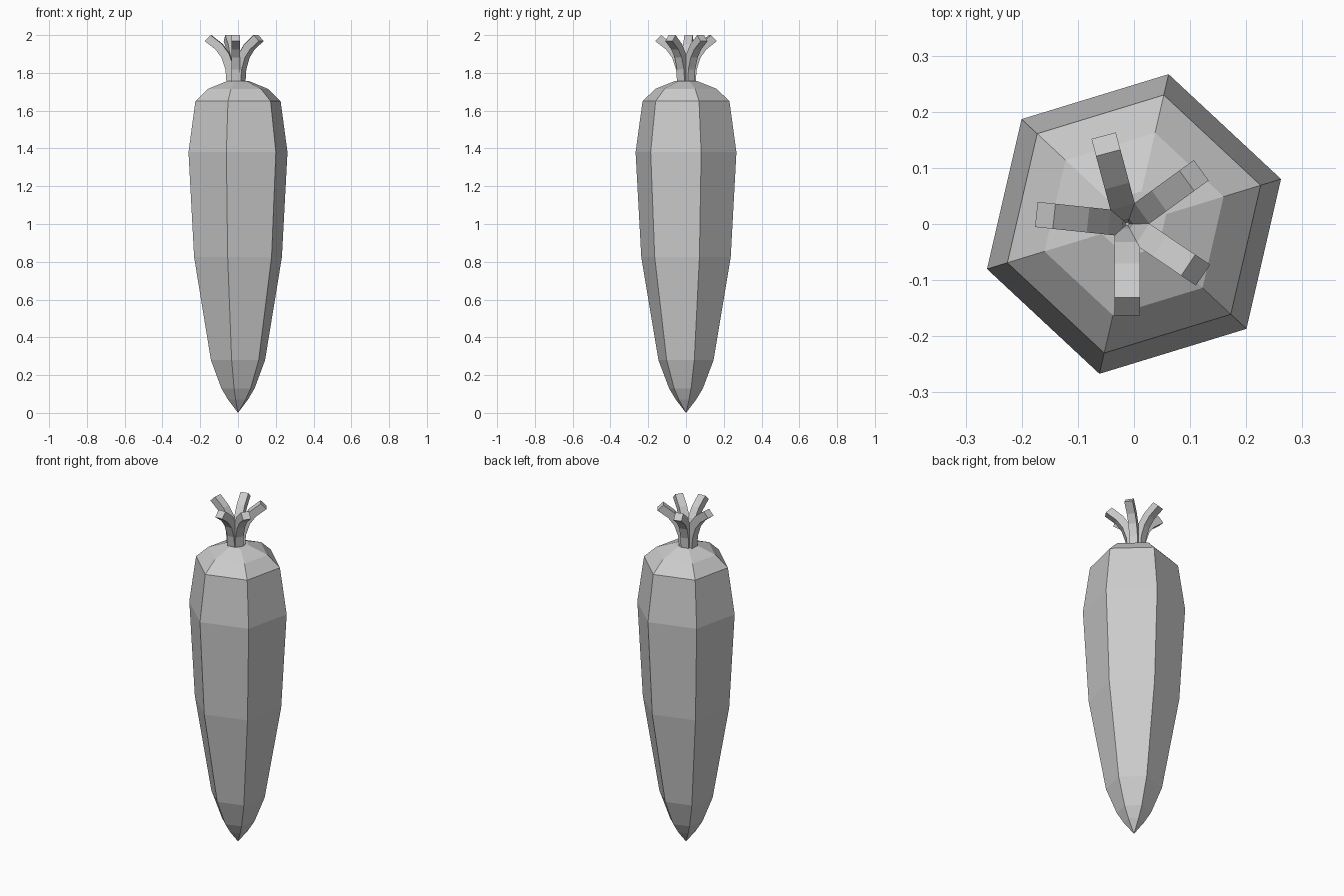
import bpy
from math import sin, cos, radians

if "Cube" in bpy.data.objects:
    bpy.data.objects.remove(bpy.data.objects["Cube"])


def loft(name, rings, tip=False):
    """Skin a stack of equal-sized point rings, capping both ends."""
    n = len(rings[0])
    verts = [p for ring in rings for p in ring]
    faces = [(k * n + i, k * n + (i + 1) % n, (k + 1) * n + (i + 1) % n, (k + 1) * n + i)
             for k in range(len(rings) - 1) for i in range(n)]
    last = (len(rings) - 1) * n
    faces.append(tuple(range(last, last + n)))
    if tip:
        verts.append(tip)
        faces += [(len(verts) - 1, (i + 1) % n, i) for i in range(n)]
    else:
        faces.append(tuple(reversed(range(n))))
    mesh = bpy.data.meshes.new(name)
    mesh.from_pydata(verts, [], faces)
    obj = bpy.data.objects.new(name, mesh)
    bpy.context.collection.objects.link(obj)
    return obj


# Six-sided tapering root: (radius, height)
profile = [(0.055, 0.07), (0.092, 0.13), (0.15, 0.28), (0.243, 0.825), (0.274, 1.38),
           (0.236, 1.65), (0.167, 1.715), (0.06, 1.757)]
loft("root", [[(r * cos(radians(17 + 60 * i)), r * sin(radians(17 + 60 * i)), z)
               for i in range(6)] for r, z in profile], tip=(0, 0, 0))

# Square stalks curving outward: (distance from middle, height, lean in degrees)
path = [(0.024, 1.74, 0), (0.030, 1.82, 8), (0.053, 1.89, 24), (0.088, 1.938, 38),
        (0.147, 1.984, 45)]
h = 0.0225
for k, deg in enumerate((-90, -34, 36, 105, 174)):
    a = radians(deg)
    rings = []
    for d, z, lean in path:
        t = radians(lean)
        ring = []
        for u, v in ((-h, -h), (h, -h), (h, h), (-h, h)):
            r = d + u * cos(t)
            ring.append((-0.012 + r * cos(a) - v * sin(a),
                         r * sin(a) + v * cos(a), z - u * sin(t)))
        rings.append(ring)
    loft(f"stalk_{k + 1}", rings)
